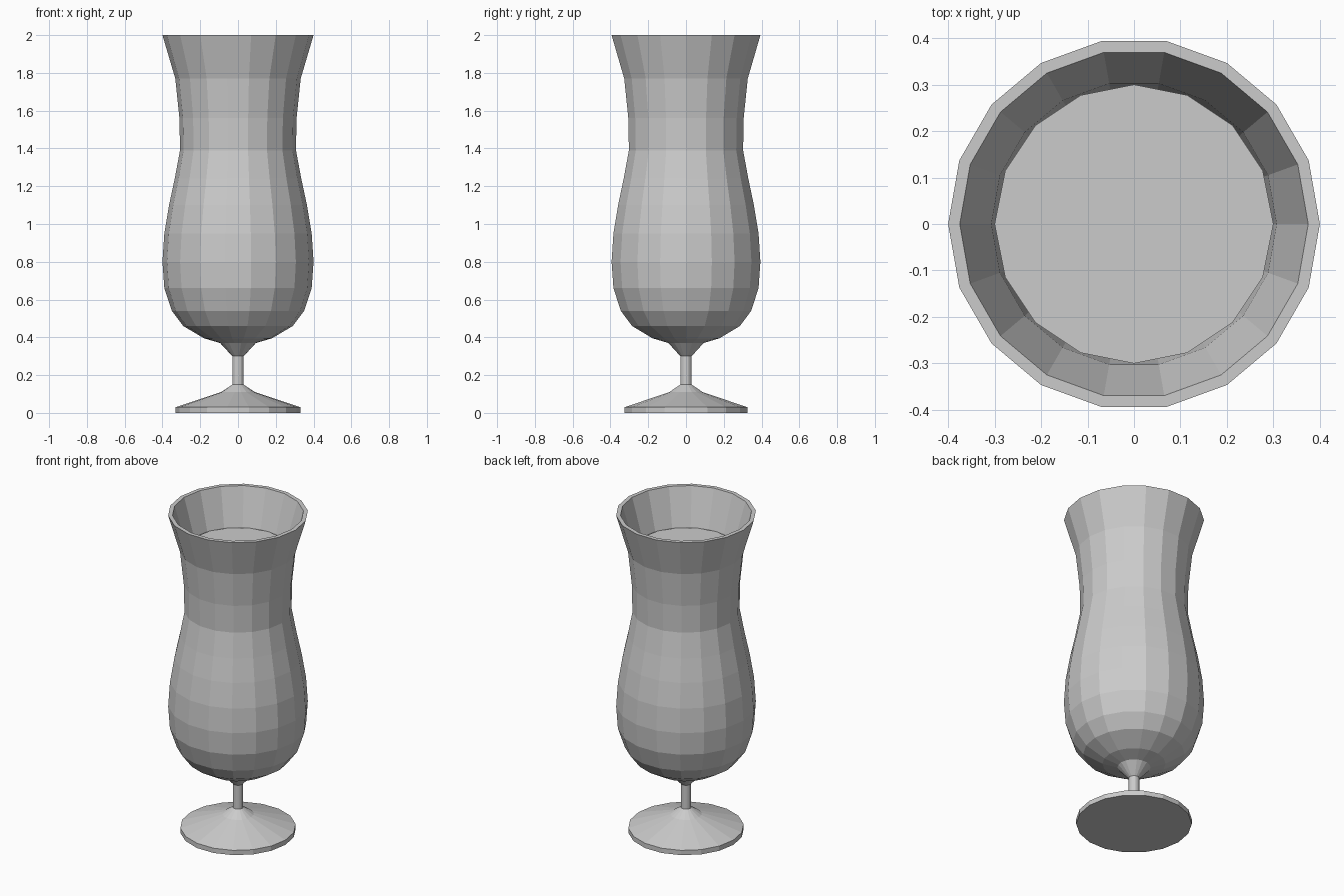
import bpy, bmesh, math

if "Cube" in bpy.data.objects:
    bpy.data.objects.remove(bpy.data.objects["Cube"])


def lathe(name, profile, sides):
    """Spin an (r, z) profile around z; points with r = 0 become poles."""
    bm = bmesh.new()
    rings = []
    for r, z in profile:
        n = sides if r > 0 else 1
        rings.append([bm.verts.new((r * math.cos(2 * math.pi * i / sides),
                                    r * math.sin(2 * math.pi * i / sides), z))
                      for i in range(n)])
    for a, b in zip(rings, rings[1:]):
        for i in range(sides):
            j = (i + 1) % sides
            if len(a) == 1:
                bm.faces.new((a[0], b[j], b[i]))
            elif len(b) == 1:
                bm.faces.new((a[i], a[j], b[0]))
            else:
                bm.faces.new((a[i], a[j], b[j], b[i]))
    bmesh.ops.recalc_face_normals(bm, faces=bm.faces)
    mesh = bpy.data.meshes.new(name)
    bm.to_mesh(mesh)
    bm.free()
    obj = bpy.data.objects.new(name, mesh)
    bpy.context.collection.objects.link(obj)
    return obj


# Foot, stem and outer bowl, from the ground up to the rim
foot_stem = [(0, 0), (0.33, 0), (0.33, 0.03), (0.09, 0.11), (0.03, 0.15),
             (0.03, 0.30), (0.095, 0.37)]
bowl = [(0.18, 0.395), (0.29, 0.46), (0.35, 0.54), (0.39, 0.66), (0.40, 0.80),
        (0.39, 0.95), (0.365, 1.10), (0.335, 1.24), (0.307, 1.39),
        (0.31, 1.56), (0.332, 1.77), (0.40, 2.0)]

# Inner wall, the bowl offset inwards, closed at the bottom
inner = [(r - 0.025, z + (0.02 if z < 0.5 else 0)) for r, z in bowl]
lathe("glass", foot_stem + bowl + inner[::-1] + [(0, 0.40)], 18)

# Drink filling the bowl, with a flat surface below the rim
drink = [(r - 0.03, z + (0.025 if z < 0.5 else 0)) for r, z in bowl[:-1]]
drink[-1] = (0.30, 1.77)
lathe("drink", [(0, 0.405)] + drink + [(0, 1.77)], 16)
